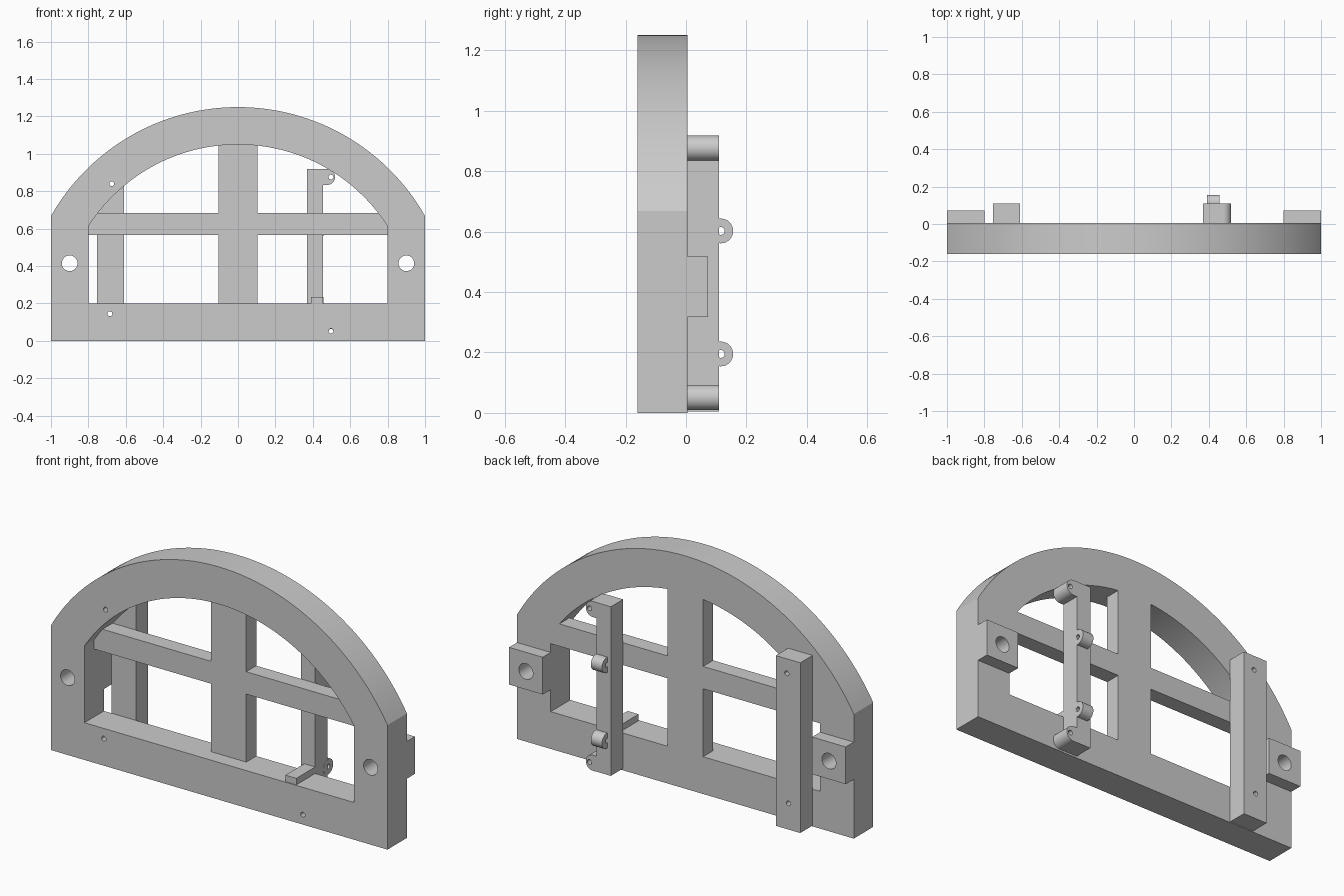
import bpy, bmesh
from math import sin, cos, pi, asin
from mathutils import Vector

old = bpy.data.objects.get("Cube")
if old:
    bpy.data.objects.remove(old, do_unlink=True)

grey = bpy.data.materials.new("plain grey")
grey.use_nodes = True
grey.diffuse_color = (0.6, 0.6, 0.6, 1)
grey.node_tree.nodes["Principled BSDF"].inputs["Base Color"].default_value = (0.6, 0.6, 0.6, 1)

FRONT, BACK = -0.16, 0.005      # frame faces
STRIP_BACK = 0.109              # rear face of the upright strips
RECESS = -0.08                  # front face of the glazing bars


def prism(name, points, start, end, axis="y"):
    """Extrude a profile, (x, z) along y or (y, z) along x."""
    bm = bmesh.new()
    def place(a, b, t):
        return (a, t, b) if axis == "y" else (t, a, b)
    face = bm.faces.new([bm.verts.new(place(a, b, start)) for a, b in points])
    new = bmesh.ops.extrude_face_region(bm, geom=[face])["geom"]
    shift = Vector(place(0, 0, end - start))
    bmesh.ops.translate(bm, verts=[v for v in new if isinstance(v, bmesh.types.BMVert)], vec=shift)
    bmesh.ops.recalc_face_normals(bm, faces=bm.faces)
    mesh = bpy.data.meshes.new(name)
    bm.to_mesh(mesh)
    bm.free()
    mesh.materials.append(grey)
    obj = bpy.data.objects.new(name, mesh)
    bpy.context.collection.objects.link(obj)
    return obj


def box(name, x0, x1, y0, y1, z0, z1):
    return prism(name, [(x0, z0), (x1, z0), (x1, z1), (x0, z1)], y0, y1)


def arc(cx, cz, r, a0, a1, n):
    return [(cx + r * cos(a0 + (a1 - a0) * i / n), cz + r * sin(a0 + (a1 - a0) * i / n))
            for i in range(n + 1)]


def rod(name, a, b, r, start, end, axis="y"):
    return prism(name, arc(a, b, r, 0, 2 * pi, 32)[:-1], start, end, axis)


def cut(obj, cutters):
    """Subtract the cutters from the object, then discard them."""
    for c in cutters:
        c.hide_render = True
        mod = obj.modifiers.new("cut", "BOOLEAN")
        mod.operation, mod.solver, mod.object = "DIFFERENCE", "EXACT", c
    bpy.context.view_layer.update()
    graph = bpy.context.evaluated_depsgraph_get()
    mesh = bpy.data.meshes.new_from_object(obj.evaluated_get(graph))
    obj.modifiers.clear()
    obj.data = mesh
    for c in cutters:
        bpy.data.objects.remove(c, do_unlink=True)
    return obj


def arched(name, half, bottom, radius, y0, y1):
    """Straight sides topped by a shallow arch centred at z = 0.1."""
    a = pi / 2 - asin(half / radius)
    outline = [(-half, bottom), (half, bottom)] + arc(0, 0.1, radius, a, pi - a, 64)
    return prism(name, outline, y0, y1)


# Arched frame with a recessed cross of glazing bars
opening = arched("opening", 0.8, 0.2, 0.95, -0.3, 0.2)
cut(opening, [box("post_space", -0.105, 0.105, RECESS, 0.4, 0, 1.4),
              box("bar_space", -1, 1, RECESS, 0.4, 0.565, 0.685)])
frame = arched("arched_frame", 1, 0, 1.15, FRONT, BACK)
screws = [(-0.675, 0.84), (-0.685, 0.145), (0.497, 0.053)]
holes = [rod("screw_hole", x, z, 0.013, -0.3, 0.3) for x, z in screws]
holes += [rod("bolt_hole", s * 0.9, 0.415, 0.042, -0.3, 0.3) for s in (-1, 1)]
cut(frame, [opening] + holes)

# Bolt blocks behind both jambs
for side, s in (("left", 1), ("right", -1)):
    x0, x1 = sorted((s * 0.8, s))
    block = box(side + "_bolt_block", x0, x1, BACK, 0.073, 0.318, 0.518)
    cut(block, [rod("bolt_hole", s * 0.9, 0.415, 0.042, -0.3, 0.3)])

# Upright strips on the back
wide = box("wide_strip", -0.755, -0.61, BACK, STRIP_BACK, 0.004, 0.918)
cut(wide, [rod("screw_hole", x, z, 0.013, -0.3, 0.3) for x, z in screws[:2]])
box("narrow_strip", 0.37, 0.455, BACK, STRIP_BACK, 0.01, 0.918)

# Rounded screw ears beside the narrow strip
for name, z in (("lower", 0.051), ("upper", 0.876)):
    outline = [(0.455, z + 0.042), (0.455, z - 0.042)] + arc(0.477, z, 0.042, -pi / 2, pi / 2, 20)
    ear = prism(name + "_screw_ear", outline, BACK, STRIP_BACK)
    cut(ear, [rod("screw_hole", 0.497, z, 0.013, -0.3, 0.3)])

# Hinge knuckles on the rear of the narrow strip
for name, z in (("lower", 0.195), ("upper", 0.602)):
    knuckle = rod(name + "_hinge_knuckle", 0.115, z, 0.041, 0.39, 0.456, "x")
    cut(knuckle, [rod("pin_hole", 0.115, z, 0.013, 0.3, 0.6, "x")])

# Small stop resting on the sill
box("sill_stop", 0.39, 0.455, -0.155, 0.01, 0.19, 0.235)

bpy.ops.object.select_all(action="DESELECT")
for obj in bpy.context.collection.objects:
    if obj.type == "MESH" and grey.name in obj.data.materials:
        obj.select_set(True)
        bpy.context.view_layer.objects.active = obj
bpy.ops.object.shade_smooth_by_angle(angle=pi / 6)
